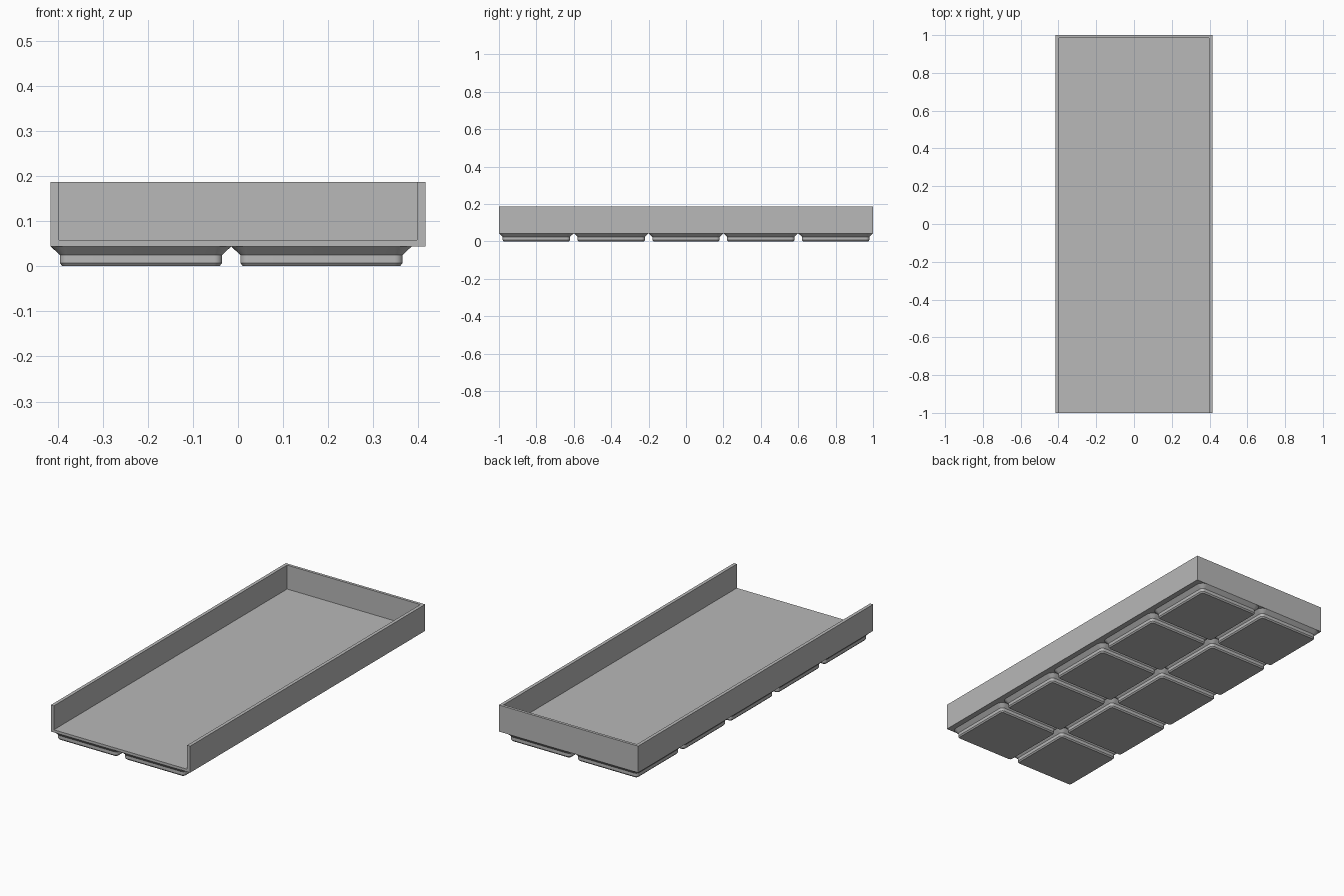
import bpy, bmesh, math

cube = bpy.data.objects.get("Cube")
if cube:
    bpy.data.objects.remove(cube, do_unlink=True)

grey = bpy.data.materials.new("plain grey")
grey.use_nodes = True
colour = (0.48, 0.48, 0.48, 1)
grey.diffuse_color = colour
grey.node_tree.nodes["Principled BSDF"].inputs["Base Color"].default_value = colour

HALF_X, BASE_Z, FLOOR_Z, TOP_Z = 0.415, 0.044, 0.058, 0.187
SIDE, BACK = 0.018, 0.015      # wall thicknesses
PITCH = 0.4


def make_object(name, bm):
    bmesh.ops.recalc_face_normals(bm, faces=bm.faces)
    mesh = bpy.data.meshes.new(name)
    bm.to_mesh(mesh)
    bm.free()
    mesh.materials.append(grey)
    obj = bpy.data.objects.new(name, mesh)
    bpy.context.collection.objects.link(obj)
    return obj


def rounded_square(half, radius, steps=6):
    """Outline of a square with rounded corners, counter-clockwise."""
    points = []
    for corner in range(4):
        mid = math.radians(45 + 90 * corner)
        cx = math.copysign(half - radius, math.cos(mid))
        cy = math.copysign(half - radius, math.sin(mid))
        for i in range(steps + 1):
            a = math.radians(90 * corner + 90 * i / steps)
            points.append((cx + radius * math.cos(a), cy + radius * math.sin(a)))
    return points


# Tray: one solid with a raised rim on both sides and the back, open at the front
bm = bmesh.new()
inner = HALF_X - SIDE
xs = (-HALF_X, -inner, inner, HALF_X)
ys = (-1, 1 - BACK, 1)
grid = [[bm.verts.new((x, y, FLOOR_Z)) for x in xs] for y in ys]
cells = {}
for j in range(2):
    for i in range(3):
        cells[i, j] = bm.faces.new((grid[j][i], grid[j][i + 1],
                                    grid[j + 1][i + 1], grid[j + 1][i]))
rim = [face for key, face in cells.items() if key != (1, 0)]

# base slab below the floor
slab = bmesh.ops.extrude_face_region(bm, geom=list(bm.faces), use_keep_orig=True)
for v in slab["geom"]:
    if isinstance(v, bmesh.types.BMVert):
        v.co.z = BASE_Z

# walls above the floor
walls = bmesh.ops.extrude_face_region(bm, geom=rim)
for v in walls["geom"]:
    if isinstance(v, bmesh.types.BMVert):
        v.co.z = TOP_Z
make_object("tray", bm)

# Stacking feet: stepped rounded squares in a two by five grid
profile = [(0.174, 0.012, 0), (0.18, 0.018, 0.007),
           (0.18, 0.018, 0.0245), (0.2, 0.038, BASE_Z)]   # half width, radius, height
for column, cx in enumerate((-0.215, 0.185)):
    for row in range(5):
        cy = (row - 2) * PITCH
        bm = bmesh.new()
        rings = [[bm.verts.new((cx + x, cy + y, z)) for x, y in rounded_square(h, r)]
                 for h, r, z in profile]
        for low, high in zip(rings, rings[1:]):
            n = len(low)
            for i in range(n):
                k = (i + 1) % n
                bm.faces.new((low[i], low[k], high[k], high[i]))
        bm.faces.new(rings[0][::-1])
        bm.faces.new(rings[-1])
        foot = make_object(f"foot_{column + 1}_{row + 1}", bm)
        bpy.ops.object.select_all(action="DESELECT")
        foot.select_set(True)
        bpy.context.view_layer.objects.active = foot
        bpy.ops.object.shade_smooth_by_angle(angle=math.radians(30))
